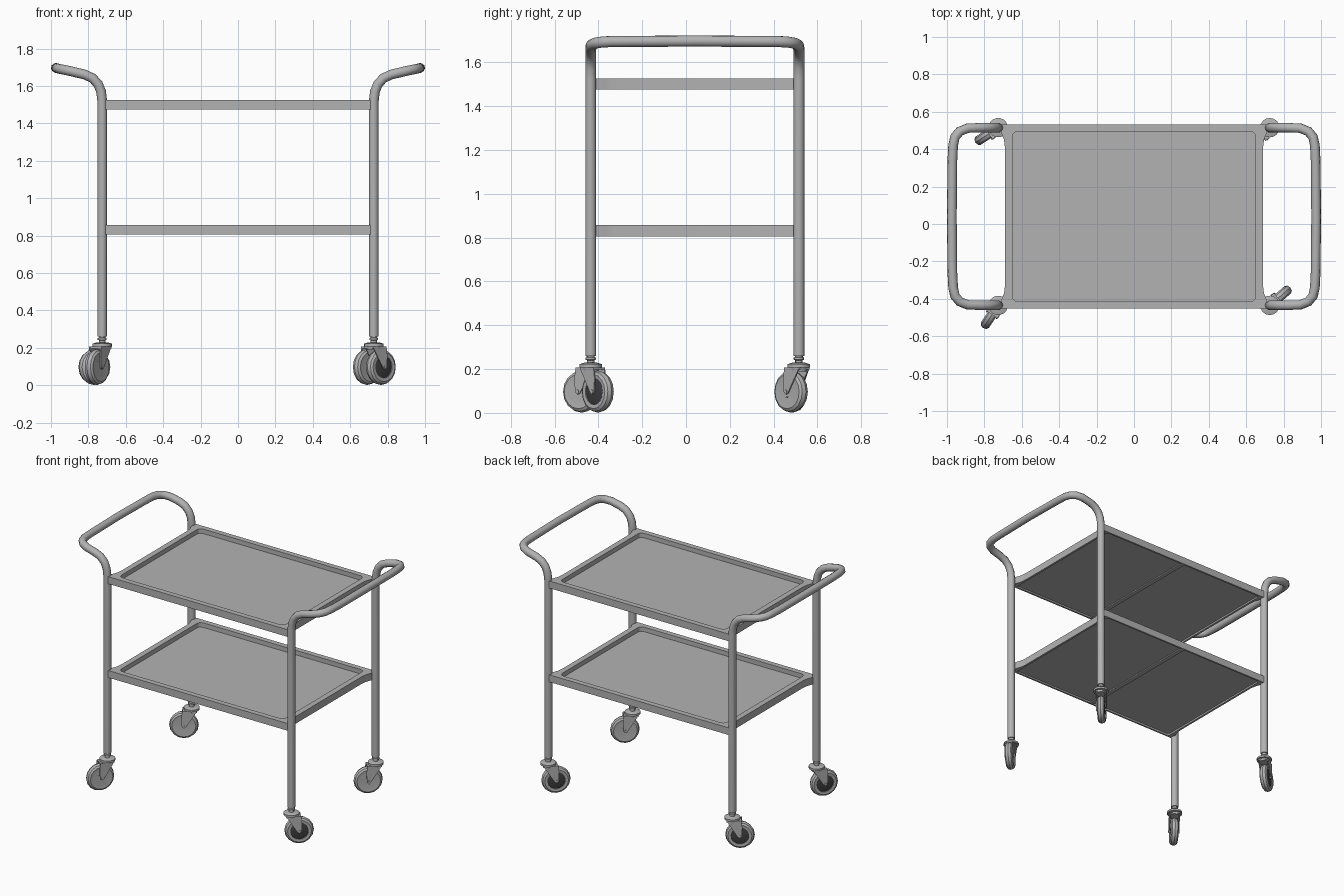
import bpy, bmesh, math
from mathutils import Matrix, Vector

cube = bpy.data.objects.get("Cube")
if cube:
    bpy.data.objects.remove(cube, do_unlink=True)

YC = 0.04           # middle of the frame in y
LEG_X, LEG_Y = 0.726, 0.475
TUBE = 0.026
AXLE_Z = 0.097
TRAIL = 0.05


def material(name, value):
    m = bpy.data.materials.new(name)
    m.use_nodes = True
    col = (value, value, value, 1)
    m.diffuse_color = col
    m.node_tree.nodes["Principled BSDF"].inputs["Base Color"].default_value = col
    return m


STEEL = material("grey steel", 0.45)
DARK = material("dark hub", 0.05)


def finish(obj, mat, angle=35):
    obj.data.materials.append(mat)
    bpy.ops.object.select_all(action='DESELECT')
    obj.select_set(True)
    bpy.context.view_layer.objects.active = obj
    bpy.ops.object.shade_smooth_by_angle(angle=math.radians(angle))
    return obj


def loft(name, rings, mat, matrix=None, caps=True, angle=35):
    """Skin a list of equal-length point rings into one solid."""
    bm = bmesh.new()
    loops = [[bm.verts.new(p) for p in ring] for ring in rings]
    n = len(rings[0])
    for a, b in zip(loops, loops[1:]):
        for i in range(n):
            j = (i + 1) % n
            bm.faces.new((a[i], a[j], b[j], b[i]))
    if caps:
        bm.faces.new(loops[0][::-1])
        bm.faces.new(loops[-1])
    bmesh.ops.recalc_face_normals(bm, faces=bm.faces)
    mesh = bpy.data.meshes.new(name)
    bm.to_mesh(mesh)
    bm.free()
    obj = bpy.data.objects.new(name, mesh)
    bpy.context.collection.objects.link(obj)
    if matrix:
        obj.matrix_world = matrix
    return finish(obj, mat, angle)


def lathe(name, profile, mat, matrix, sides=16):
    """Turn a (radius, height) profile about local z."""
    rings = [[(r * math.cos(math.tau * i / sides), r * math.sin(math.tau * i / sides), h)
              for i in range(sides)] for r, h in profile]
    return loft(name, rings, mat, matrix)


def box(name, lo, hi, mat):
    rings = [[(lo[0], lo[1], z), (hi[0], lo[1], z), (hi[0], hi[1], z), (lo[0], hi[1], z)]
             for z in (lo[2], hi[2])]
    return loft(name, rings, mat)


# ---- Bent tube frames: two legs joined by a handle at each end
def frame(name, side):
    half = [(LEG_X, LEG_Y, 0.26), (LEG_X, LEG_Y, 1.52), (0.732, LEG_Y, 1.57),
            (0.748, LEG_Y, 1.61), (0.778, LEG_Y, 1.642), (0.82, LEG_Y, 1.661),
            (0.89, 0.472, 1.678), (0.932, 0.455, 1.687), (0.957, 0.425, 1.692),
            (0.967, 0.38, 1.695), (0.971, 0.3, 1.695)]
    path = half + [(0.974, 0, 1.697)] + [(x, -y, z) for x, y, z in reversed(half)]
    curve = bpy.data.curves.new(name, 'CURVE')
    curve.dimensions = '3D'
    curve.bevel_depth = TUBE
    curve.bevel_resolution = 3
    curve.use_fill_caps = True
    spline = curve.splines.new('POLY')
    spline.points.add(len(path) - 1)
    for p, (x, y, z) in zip(spline.points, path):
        p.co = (x * side, y + YC, z, 1)
    obj = bpy.data.objects.new(name, curve)
    bpy.context.collection.objects.link(obj)
    bpy.ops.object.select_all(action='DESELECT')
    obj.select_set(True)
    bpy.context.view_layer.objects.active = obj
    bpy.ops.object.convert(target='MESH')
    finish(bpy.context.object, STEEL, 50)


frame("left_handle_frame", 1)
frame("right_handle_frame", -1)


# ---- Trays: skirted sheets with a sunken floor
def mirrored(corner):
    """Repeat one corner's points around all four corners, in order."""
    pts = list(corner)
    pts += [(-x, y) for x, y in reversed(corner)]
    pts += [(-x, -y) for x, y in corner]
    pts += [(x, -y) for x, y in reversed(corner)]
    return pts


def rounded(hx, hy, r, steps=4):
    corner = []
    for i in range(steps):
        a = math.pi / 2 * i / (steps - 1)
        corner.append((hx - r + r * math.cos(a), hy - r + r * math.sin(a)))
    return mirrored(corner)


def tray(name, z0, z1):
    outer = mirrored([(0.69, 0.37), (0.695, 0.41), (0.71, 0.45), (0.71, 0.493)])
    lip = rounded(0.675, 0.48, 0.02)
    well = rounded(0.65, 0.455, 0.03)
    layers = [(lip, z0 + 0.012), (lip, z0), (outer, z0), (outer, z1),
              (well, z1), (well, z1 - 0.032)]
    loft(name, [[(x, y + YC, z) for x, y in ring] for ring, z in layers], STEEL, angle=30)
    box(name + "_underside_rib", (-0.015, YC - 0.48, z0 + 0.004),
        (0.015, YC + 0.48, z0 + 0.014), STEEL)


tray("upper_tray", 1.475, 1.526)
tray("lower_tray", 0.806, 0.857)


# ---- Swivel casters: local x is the trailing direction
def caster(name, sx, sy, heading):
    base = (Matrix.Translation((sx * LEG_X, YC + sy * LEG_Y, 0))
            @ Matrix.Rotation(math.radians(heading), 4, 'Z'))
    axle = (base @ Matrix.Translation((TRAIL, 0, AXLE_Z))
            @ Matrix.Rotation(math.pi / 2, 4, 'X'))
    lathe(name + "_stem", [(0.017, 0.2), (0.017, 0.24), (0.024, 0.243), (0.024, 0.252),
                           (0.018, 0.255), (0.018, 0.28)], STEEL, base, 12)
    lathe(name + "_swivel_plate", [(0.036, 0.19), (0.038, 0.206), (0.052, 0.208),
                                   (0.052, 0.222), (0.03, 0.229)], STEEL, base)
    # fork cheeks taper down to the axle
    cheek = [(-0.035, 0.204), (0.06, 0.204), (0.066, 0.16), (TRAIL + 0.013, 0.095),
             (TRAIL, 0.084), (TRAIL - 0.013, 0.09)]
    for side, label in ((1, "left"), (-1, "right")):
        rings = [[(x, side * w, z) for x, z in cheek] for w in (0.029, 0.035)]
        loft(f"{name}_{label}_fork_cheek", rings, STEEL, base)
    bridge = [[(x, y, z) for x, y in ((-0.035, -0.035), (0.06, -0.035),
                                      (0.06, 0.035), (-0.035, 0.035))] for z in (0.197, 0.206)]
    loft(name + "_fork_bridge", bridge, STEEL, base)
    # rounded tyre ring, closed back on its first profile point
    tyre = [(0.06, -0.024), (0.078, -0.026), (0.09, -0.018), (0.096, 0)]
    tyre += [(r, -h) for r, h in reversed(tyre[:-1])]
    tyre.append(tyre[0])
    lathe(name + "_tyre", tyre, STEEL, axle)
    lathe(name + "_hub", [(0.03, -0.024), (0.061, -0.018), (0.061, 0.018), (0.03, 0.024)],
          DARK, axle)
    lathe(name + "_axle", [(0.009, -0.038), (0.009, 0.038)], STEEL, axle, 8)


caster("front_left_caster", 1, -1, 41)
caster("back_left_caster", 1, 1, 225)
caster("front_right_caster", -1, -1, 236)
caster("back_right_caster", -1, 1, 213)
